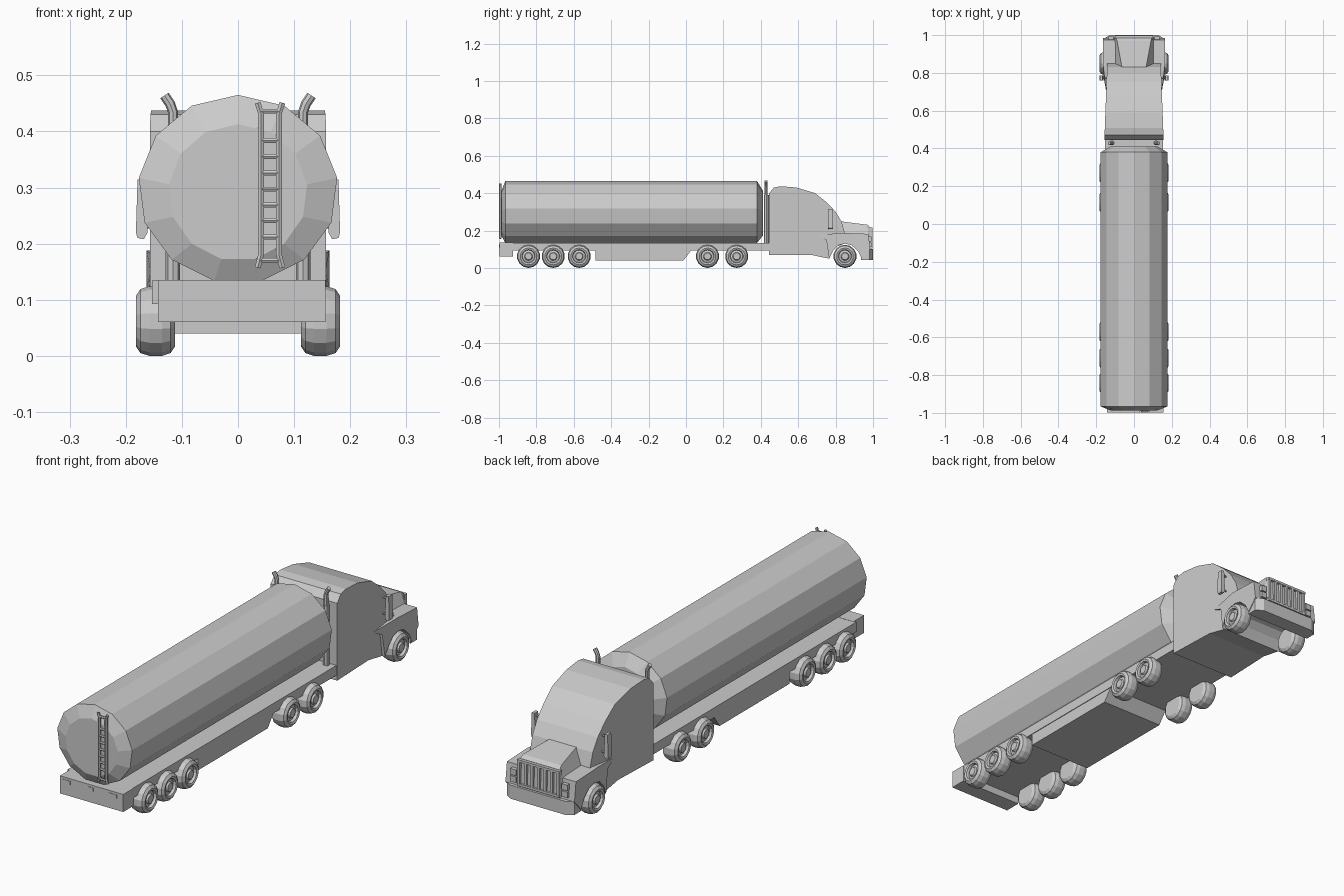
import bpy, bmesh, math
from mathutils import Vector


def make(name, verts, faces):
    me = bpy.data.meshes.new(name)
    bm = bmesh.new()
    vs = [bm.verts.new(v) for v in verts]
    for f in faces:
        bm.faces.new([vs[i] for i in f])
    bmesh.ops.recalc_face_normals(bm, faces=bm.faces)
    bm.to_mesh(me)
    bm.free()
    ob = bpy.data.objects.new(name, me)
    bpy.context.collection.objects.link(ob)
    return ob


def loft(name, rings):
    """Join equal-length rings of points, capping both ends."""
    n = len(rings[0])
    faces = [(k * n + i, k * n + (i + 1) % n, (k + 1) * n + (i + 1) % n, (k + 1) * n + i)
             for k in range(len(rings) - 1) for i in range(n)]
    faces += [tuple(range(n)), tuple(range((len(rings) - 1) * n, len(rings) * n))]
    return make(name, [p for r in rings for p in r], faces)


def side_prism(name, prof, width):
    """Extrude a (y, z) profile across x; width gives the half width at y."""
    return loft(name, [[(s * width(y), y, z) for y, z in prof] for s in (-1, 1)])


def box(name, x0, x1, y0, y1, z0, z1):
    return loft(name, [[(x0, y, z0), (x1, y, z0), (x1, y, z1), (x0, y, z1)] for y in (y0, y1)])


def tube(name, pts, r, sides=6):
    """Pipe along a path lying in an x-z plane."""
    rings = []
    for i, p in enumerate(pts):
        a, b = Vector(pts[max(i - 1, 0)]), Vector(pts[min(i + 1, len(pts) - 1)])
        d = (b - a).normalized()
        u = Vector((0, 1, 0))
        v = d.cross(u)
        rings.append([Vector(p) + r * (math.cos(t) * u + math.sin(t) * v)
                      for t in (2 * math.pi * k / sides for k in range(sides))])
    return loft(name, rings)


# Tank: thirteen-sided barrel with bevelled ends
def tank_ring(y, rx, rz, cz):
    return [(rx * math.sin(2 * math.pi * k / 13), y, cz + rz * math.cos(2 * math.pi * k / 13))
            for k in range(13)]


loft("tank", [tank_ring(-0.987, 0.124, 0.122, 0.291), tank_ring(-0.966, 0.178, 0.168, 0.297),
              tank_ring(0.38, 0.178, 0.168, 0.297), tank_ring(0.411, 0.124, 0.122, 0.291)])

# Trailer chassis, side skirt and rear bumper
box("chassis", -0.153, 0.153, -0.93, 0.46, 0.092, 0.134)
side_prism("skirt", [(-0.485, 0.132), (-0.485, 0.04), (-0.013, 0.04), (0.056, 0.132)], lambda y: 0.15)
box("rear_bumper", -0.143, 0.156, -0.997, -0.925, 0.06, 0.135)
for x, w in ((-0.112, 0.018), (0.002, 0.013), (0.108, 0.018)):
    box("rear_lamp", x - w, x + w, -0.999, -0.99, 0.109, 0.125)

# Ladder on the tank's rear end
for x, s in ((0.038, 1), (0.076, -1)):
    tube("ladder_rail", [(x - 0.003 * s, -0.993, 0.157), (x + 0.003 * s, -0.993, 0.18),
                         (x + 0.003 * s, -0.993, 0.432), (x - 0.003 * s, -0.993, 0.451)], 0.006)
for z in (0.17, 0.212, 0.241, 0.269, 0.297, 0.326, 0.355, 0.384, 0.436):
    tube("ladder_rung", [(0.039, -0.993, z), (0.075, -0.993, z)], 0.005)

# Wheels: lathed tyre, rim and hub
WHEEL = [(0.112, 0.045), (0.12, 0.057), (0.135, 0.062), (0.158, 0.062), (0.174, 0.057), (0.182, 0.045),
         (0.179, 0.036), (0.168, 0.033), (0.171, 0.022), (0.178, 0.018), (0.178, 0.008)]
for y in (-0.842, -0.71, -0.571, 0.115, 0.271, 0.85):
    for s in (-1, 1):
        loft("wheel", [[(s * x, y + r * math.cos(t), 0.062 + r * math.sin(t))
                        for t in (2 * math.pi * (k + 0.5) / 14 for k in range(14))]
                       for x, r in WHEEL])

# Cab with curved roof and windscreen, tapering forward
side_prism("cab", [(0.445, 0.07), (0.445, 0.40), (0.47, 0.43), (0.507, 0.437), (0.59, 0.43),
                   (0.69, 0.40), (0.753, 0.35), (0.80, 0.30), (0.832, 0.247), (0.85, 0.185),
                   (0.85, 0.13), (0.79, 0.11), (0.765, 0.05), (0.668, 0.07)],
           lambda y: 0.157 - 0.038 * (y - 0.445))

# Fenders arching over the front wheels
side_prism("fender", [(0.694, 0.174), (0.835, 0.188), (0.975, 0.182), (0.985, 0.10), (0.94, 0.05),
                      (0.92, 0.09), (0.885, 0.122), (0.85, 0.13), (0.815, 0.122), (0.785, 0.09),
                      (0.765, 0.05), (0.75, 0.15)],
           lambda y: 0.145 + 0.018 * min(1, (y - 0.69) / 0.1))

# Raised hood widening toward the grille
loft("hood", [[(-0.11, 0.82, 0.17), (0.11, 0.82, 0.17), (0.062, 0.82, 0.25), (-0.062, 0.82, 0.25)],
              [(-0.105, 0.975, 0.17), (0.105, 0.975, 0.17), (0.09, 0.97, 0.231), (-0.09, 0.97, 0.231)],
              [(-0.102, 0.99, 0.10), (0.102, 0.99, 0.10), (0.094, 0.985, 0.218), (-0.094, 0.985, 0.218)]])

# Grille surround and bars
for z in (0.105, 0.207):
    box("grille_frame", -0.1, 0.1, 0.98, 0.998, z, z + 0.01)
for k in range(7):
    x = -0.093 + k * 0.031
    box("grille_bar", x - 0.006, x + 0.006, 0.98, 0.997, 0.11, 0.21)

# Front bumper with angled corners
plan = [(-0.16, 0.935), (0.16, 0.935), (0.16, 0.98), (0.13, 1.0), (-0.13, 1.0), (-0.16, 0.98)]
loft("front_bumper", [[(x, y, z) for x, y in plan] for z in (0.042, 0.1)])

for s in (-1, 1):
    # Headlamps, stacked in pairs
    for z in (0.112, 0.142):
        a, b = sorted((s * 0.108, s * 0.135))
        box("headlamp", a, b, 0.97, 0.993, z, z + 0.025)
    # Mirrors and their arms
    outline = [(0.161, 0.22), (0.168, 0.208), (0.179, 0.21), (0.182, 0.22), (0.179, 0.314), (0.166, 0.314)]
    loft("mirror", [[(s * x, y, z) for x, z in outline] for y in (0.76, 0.785)])
    for z in (0.23, 0.30):
        tube("mirror_arm", [(s * 0.14, 0.772, z), (s * 0.17, 0.772, z)], 0.004)
    # Exhaust stacks with outward bent tips
    tube("exhaust_muffler", [(s * 0.116, 0.43, 0.13), (s * 0.116, 0.43, 0.39)], 0.013, 8)
    tube("exhaust_pipe", [(s * 0.116, 0.428, 0.38), (s * 0.116, 0.428, 0.435),
                          (s * 0.121, 0.428, 0.449), (s * 0.131, 0.428, 0.464)], 0.009, 8)
